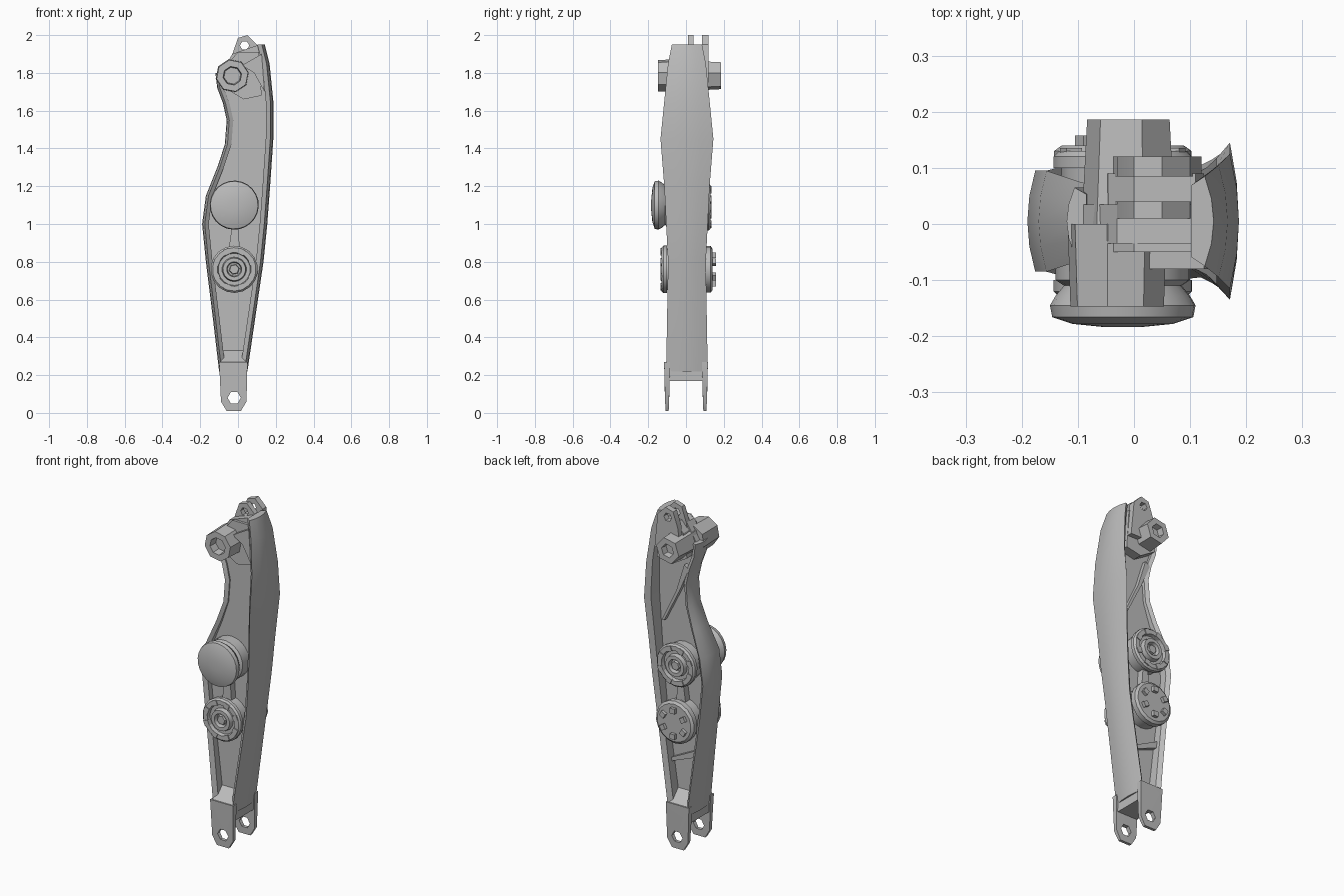
import bpy, bmesh, math
from mathutils import Matrix

cube = bpy.data.objects.get("Cube")
if cube:
    bpy.data.objects.remove(cube, do_unlink=True)

grey = bpy.data.materials.new("plain_grey")
grey.use_nodes = True
grey.diffuse_color = (0.5, 0.5, 0.5, 1)
grey.node_tree.nodes["Principled BSDF"].inputs["Base Color"].default_value = grey.diffuse_color


def finish(name, bm):
    bmesh.ops.recalc_face_normals(bm, faces=bm.faces)
    mesh = bpy.data.meshes.new(name)
    bm.to_mesh(mesh)
    bm.free()
    mesh.materials.append(grey)
    part = bpy.data.objects.new(name, mesh)
    bpy.context.collection.objects.link(part)
    bpy.ops.object.select_all(action='DESELECT')
    part.select_set(True)
    bpy.context.view_layer.objects.active = part
    bpy.ops.object.shade_smooth_by_angle(angle=math.radians(30))


def loft(name, rings, capped=True):
    """Skin a list of equal-length point rings; uncapped rings close into a loop."""
    bm = bmesh.new()
    skins = [[bm.verts.new(point) for point in ring] for ring in rings]
    pairs = list(zip(skins, skins[1:]))
    if capped:
        bm.faces.new(skins[0])
        bm.faces.new(skins[-1])
    else:
        pairs.append((skins[-1], skins[0]))
    for lower, upper in pairs:
        for i in range(len(lower)):
            bm.faces.new((lower[i - 1], lower[i], upper[i], upper[i - 1]))
    finish(name, bm)


def at_depth(points, y):
    return [(x, y, z) for x, z in points]


def plate(name, outline, front, back, hole=None):
    """Extrude an xz outline along y; a hole has as many points as the outline."""
    rings = [at_depth(outline, front), at_depth(outline, back)]
    if hole:
        rings += [at_depth(hole, back), at_depth(hole, front)]
    loft(name, rings, not hole)


def circle(x, z, radius, sides, start=0):
    angles = [start + math.tau * i / sides for i in range(sides)]
    return [(x + radius * math.cos(a), z + radius * math.sin(a)) for a in angles]


def turned(name, x, z, profile, sides, side=1):
    """Revolve (radius, depth) points around an axis along y, towards one side."""
    loft(name, [at_depth(circle(x, z, r, sides, 0.2), side * y) for r, y in profile])


def studs(name, x, z, radius, depth, count):
    """Small blocks set round a circle."""
    bm = bmesh.new()
    for i in range(count):
        turn = Matrix.Rotation(math.tau * (i + 0.5) / count, 4, 'Y')
        place = Matrix.Translation((x, depth, z)) @ turn @ Matrix.Translation((radius, 0, 0))
        bmesh.ops.create_cube(bm, size=0.03, matrix=place)
    finish(name, bm)


# Edge flanges: height, outer x, half depth
left_edge = [(0.22, 0.05, 0.11), (0.8, 0.135, 0.1), (1, 0.155, 0.11), (1.2, 0.17, 0.12),
             (1.45, 0.187, 0.14), (1.65, 0.187, 0.12), (1.85, 0.167, 0.1), (1.95, 0.142, 0.08)]
right_edge = [(0.22, -0.1, 0.11), (0.5, -0.133, 0.1), (0.8, -0.17, 0.09), (1, -0.19, 0.09),
              (1.15, -0.17, 0.09), (1.3, -0.11, 0.07), (1.42, -0.07, 0.06), (1.55, -0.06, 0.06),
              (1.64, -0.08, 0.06), (1.72, -0.11, 0.06), (1.8, -0.12, 0.06)]


def flange(name, rows, inward):
    """Bowed strip whose outer face curves in towards thin front and back edges."""
    rings = []
    for z, x, half in rows:
        bow = [(x + inward * 0.4 * t * t, half * t) for t in (-1, -0.5, 0, 0.5, 1)]
        bow = [(x + inward * 0.4 * t * t, half * t) for t in (-1, -0.5, 0, 0.5, 1)]
        inner = [(x + inward, half * t) for t in (0.8, -0.8)]
        rings.append([(px, py + 0.005, z) for px, py in bow + inner])
    loft(name, rings)


flange("left_flange", left_edge, -0.04)
flange("right_flange", right_edge, 0.035)

# Web between the flanges
web = [(x - 0.03, z) for z, x, half in left_edge] + [(-0.03, 1.9)]
web += [(x + 0.03, z) for z, x, half in reversed(right_edge)]
plate("web", web, -0.035, 0.035)

# Lower block with a sloping pocket floor
loft("lower_block", [[(x, y, z) for x, y in ((-0.09, -d), (0.04, -d), (0.04, d), (-0.09, d))]
                     for z, d in ((0.17, 0.085), (0.23, 0.108), (0.27, 0.108), (0.33, 0.035))])

# Fork prongs that thicken upwards
prong = [(-0.1, 0.27), (-0.09, 0.06), (-0.06, 0.01), (0.015, 0.01), (0.045, 0.06), (0.05, 0.27)]
eye = circle(-0.02, 0.08, 0.035, len(prong), math.tau / 3)
for name, side in (("front_prong", -1), ("back_prong", 1)):
    outer, inner = ([[(x, side * (0.1 + grow * (0.4 + 2 * min(z, 0.2))), z) for x, z in shape]
                     for shape in (prong, eye)] for grow in (0.02, -0.02))
    loft(name, [outer[0], inner[0], inner[1], outer[1]], False)

# Top lugs and the housing below them
lug = [(0, 1.985), (-0.03, 1.9), (-0.05, 1.75), (0.12, 1.75), (0.1, 1.95), (0.05, 2)]
lug_eye = circle(0.035, 1.945, 0.025, len(lug), math.tau / 3)
plate("front_lug", lug, 0.01, 0.04, lug_eye)
plate("back_lug", lug, 0.085, 0.12, lug_eye)
plate("lug_housing", [(-0.07, 1.72), (-0.045, 1.86), (0, 1.91), (0.11, 1.91), (0.125, 1.68),
                      (0.03, 1.66)], -0.05, 0.09)
plate("upper_shelf", [(0.02, 1.84), (0.125, 1.9), (0.14, 1.7), (0.085, 1.8)], -0.08, 0)

# Hip boss through the top, with a recess at each end
turned("front_boss", -0.03, 1.785, [(0.09, 0), (0.085, 0.147), (0.05, 0.147), (0.045, 0.1)], 8, -1)
turned("back_boss", -0.01, 1.785, [(0.085, 0), (0.075, 0.186), (0.04, 0.186), (0.035, 0.15)], 6)

# Joint centres
joint_x, upper_z, lower_z = -0.02, 1.1, 0.76

# Upper joint: smooth cap on a collar
turned("upper_cap", joint_x, upper_z, [(0.12, 0), (0.12, 0.1), (0.105, 0.11), (0.12, 0.128),
                                       (0.13, 0.145), (0.126, 0.166), (0.09, 0.178),
                                       (0.03, 0.184)], 24, -1)


def ring_drum(name, z, side):
    """Drum ending in two raised rings round a small core."""
    turned(name, joint_x, z, [(0.11, 0), (0.11, 0.1), (0.125, 0.1), (0.125, 0.12), (0.115, 0.13),
                              (0.09, 0.13), (0.085, 0.11), (0.065, 0.11), (0.06, 0.135),
                              (0.04, 0.135), (0.035, 0.11)], 18, side)
    studs(name + "_studs", joint_x, z, 0.1, side * 0.12, 8)
    turned(name + "_core", joint_x, z, [(0.03, 0.1), (0.025, 0.13)], 6, side)


ring_drum("upper_back_drum", upper_z - 0.01, 1)
ring_drum("lower_front_drum", lower_z, -1)

# Lower joint: flat disc with raised studs behind
turned("lower_back_disc", joint_x, lower_z, [(0.11, 0), (0.11, 0.1), (0.124, 0.1), (0.124, 0.13),
                                             (0.11, 0.14)], 18)
studs("lower_back_studs", joint_x, lower_z, 0.075, 0.143, 6)

# Stiffening ribs
plate("joint_rib", [(-0.05, 0.86), (0.01, 0.86), (0, 1), (-0.03, 1)], -0.075, 0.075)
plate("lower_back_rib", [(-0.13, 0.6), (-0.11, 0.55), (0.07, 0.48), (0.07, 0.5)], 0.03, 0.06)
plate("upper_back_rib", [(-0.06, 1.64), (0, 1.5), (0.1, 1.3), (0.115, 1.3), (0.02, 1.5),
                         (-0.03, 1.66)], 0.03, 0.06)
